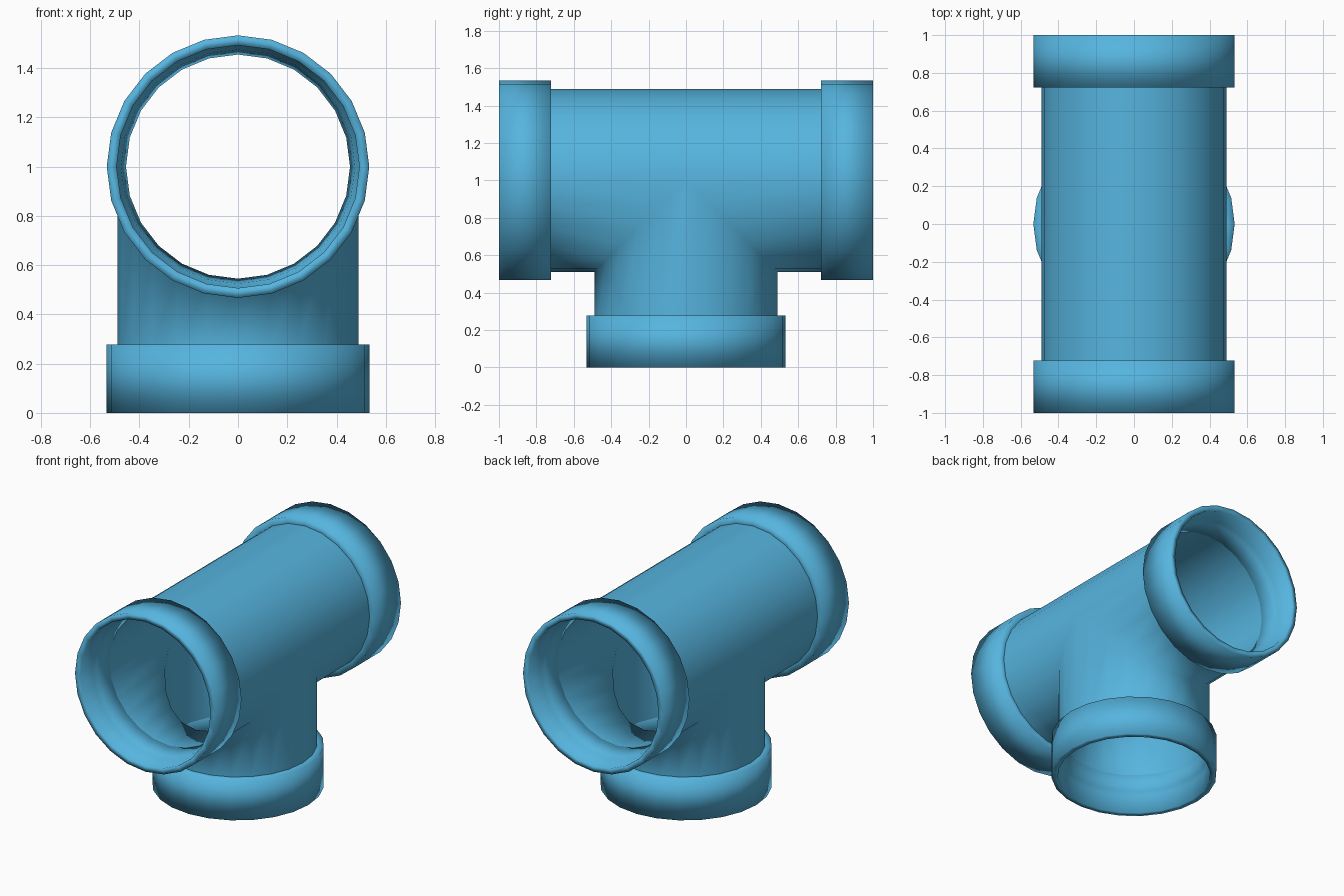
import bpy, bmesh, math
from mathutils import Matrix, Vector

cube = bpy.data.objects.get("Cube")
if cube:
    bpy.data.objects.remove(cube, do_unlink=True)

SIDES = 24
AXIS_Z = 1.0        # height of the main pipe's axis
PIPE_END = 0.74     # half length of the plain pipe
OUTER, INNER = 0.49, 0.455

blue = bpy.data.materials.new("pipe blue")
blue.use_nodes = True
colour = (0.093, 0.46, 0.74, 1)
blue.diffuse_color = colour
blue.node_tree.nodes["Principled BSDF"].inputs["Base Color"].default_value = colour


def finish(bm, name):
    bmesh.ops.remove_doubles(bm, verts=bm.verts, dist=0.0005)
    mesh = bpy.data.meshes.new(name)
    bm.to_mesh(mesh)
    bm.free()
    mesh.materials.append(blue)
    mesh.shade_smooth()
    obj = bpy.data.objects.new(name, mesh)
    bpy.context.collection.objects.link(obj)
    return obj


def tee_skin(name, r, outward):
    """Main pipe and branch of equal radius, mitred along their shared seam."""
    bm = bmesh.new()

    def face(points):
        mid = sum(points, Vector()) / 4
        f = bm.faces.new([bm.verts.new(p) for p in points])
        f.normal_update()
        # compare with the direction away from the pipe's own axis
        along_branch = abs(points[0].x - points[3].x) < 1e-6 and abs(points[0].y - points[3].y) < 1e-6
        away = Vector((mid.x, mid.y, 0)) if along_branch else Vector((mid.x, 0, mid.z - AXIS_Z))
        if (f.normal.dot(away) > 0) != outward:
            f.normal_flip()

    angles = [2 * math.pi * i / SIDES for i in range(SIDES + 1)]
    for a, b in zip(angles, angles[1:]):
        ring = [(r * math.cos(t), r * math.sin(t)) for t in (a, b)]
        (xa, sa), (xb, sb) = ring
        # main pipe: lower half stops at the seam, upper half at the middle
        for end in (-1, 1):
            ya, yb = end * max(0, -sa), end * max(0, -sb)
            face([Vector((xa, ya, AXIS_Z + sa)), Vector((xb, yb, AXIS_Z + sb)),
                  Vector((xb, end * PIPE_END, AXIS_Z + sb)),
                  Vector((xa, end * PIPE_END, AXIS_Z + sa))])
        # branch: rises to the seam
        face([Vector((xa, sa, 0.26)), Vector((xb, sb, 0.26)),
              Vector((xb, sb, AXIS_Z - abs(sb))), Vector((xa, sa, AXIS_Z - abs(sa)))])
    return finish(bm, name)


def collar(name, matrix):
    """Socket ring: mouth at local z = 0, pipe side above it."""
    profile = [(0.533, 0), (0.533, 0.277), (OUTER - 0.01, 0.277),
               (INNER, 0.262), (0.475, 0.15), (0.493, 0.13), (0.493, 0)]
    bm = bmesh.new()
    rings = []
    for i in range(SIDES):
        t = 2 * math.pi * i / SIDES
        rings.append([bm.verts.new((p * math.cos(t), p * math.sin(t), z)) for p, z in profile])
    for i in range(SIDES):
        a, b = rings[i], rings[(i + 1) % SIDES]
        for j in range(len(profile)):
            k = (j + 1) % len(profile)
            bm.faces.new((a[j], b[j], b[k], a[k]))
    bmesh.ops.recalc_face_normals(bm, faces=bm.faces)
    bm.transform(matrix)
    return finish(bm, name)


# Pipe walls
tee_skin("tee_outer_wall", OUTER, True)
tee_skin("tee_inner_wall", INNER, False)

# Socket collars on the three openings
collar("branch_collar", Matrix.Identity(4))
for name, side in (("front_collar", -1), ("back_collar", 1)):
    collar(name, Matrix.Translation((0, side, AXIS_Z)) @ Matrix.Rotation(side * math.pi / 2, 4, "X"))
